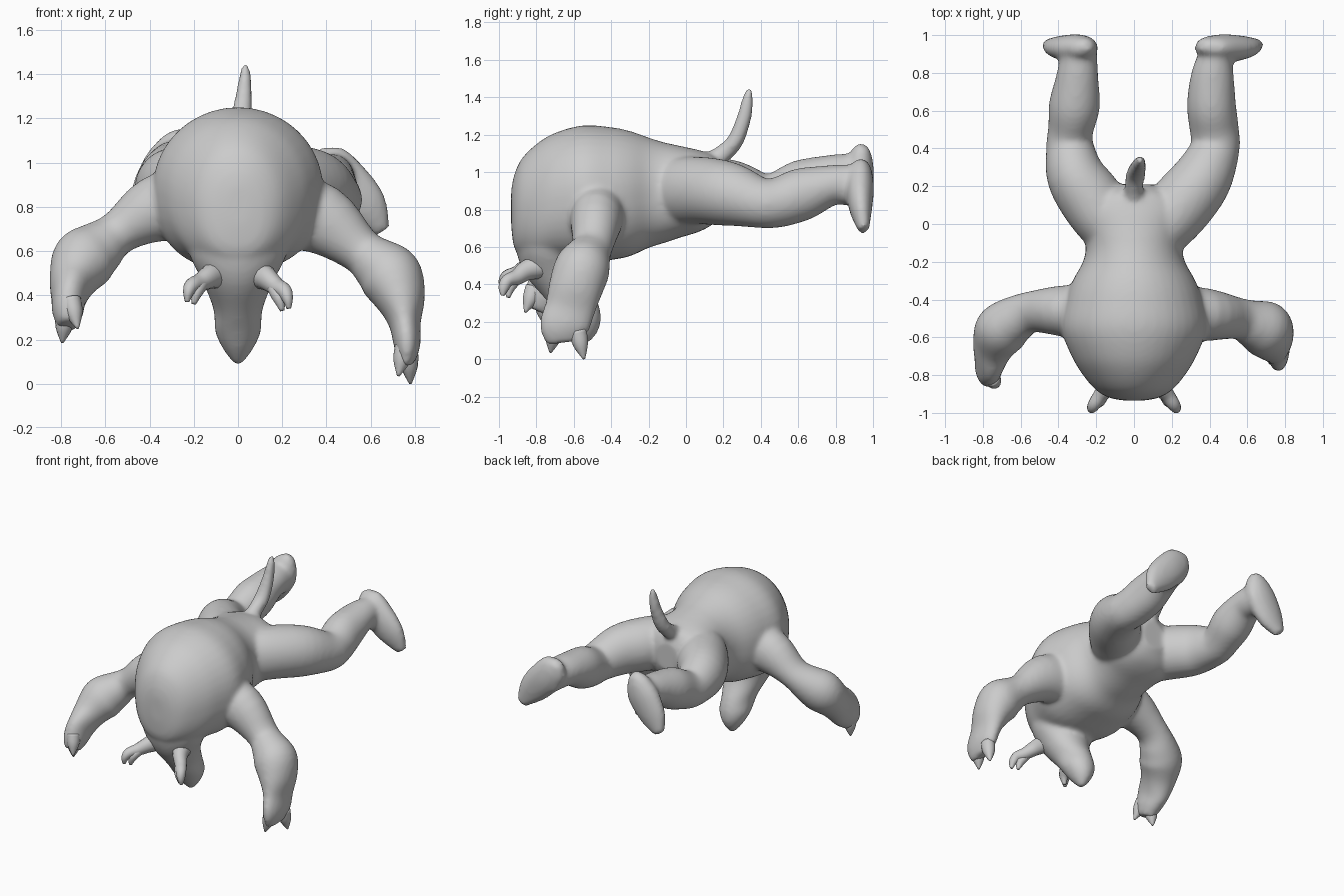
import bpy, bmesh
from math import sin, cos, pi, copysign
from mathutils import Vector


def spline(rows, steps=4):
    """Catmull-Rom interpolation through rows of (x, y, z, ra, rb)."""
    out = []
    for i in range(len(rows) - 1):
        p0, p1 = rows[max(i - 1, 0)], rows[i]
        p2, p3 = rows[i + 1], rows[min(i + 2, len(rows) - 1)]
        for s in range(steps):
            t = s / steps
            out.append([0.5 * (2 * b + (c - a) * t + (2 * a - 5 * b + 4 * c - d) * t * t
                               + (3 * b - a - 3 * c + d) * t ** 3)
                        for a, b, c, d in zip(p0, p1, p2, p3)])
    out.append(list(rows[-1]))
    return out


def tube(name, rows, ref, sides=28, axis=None, low=1.0):
    """Closed tube of elliptical sections; rb lies along ref, ra across it.
    With axis given, all sections stay square to that axis; low < 1 makes the lower half boxier."""
    rows = spline(rows)
    bm = bmesh.new()
    rings = []
    for i, r in enumerate(rows):
        a, b = rows[max(i - 1, 0)], rows[min(i + 1, len(rows) - 1)]
        t = Vector(axis) if axis else (Vector(b[:3]) - Vector(a[:3])).normalized()
        v = Vector(ref)
        v = (v - v.dot(t) * t).normalized()
        u = t.cross(v)
        c = Vector(r[:3])
        ra, rb = max(r[3], 0.004), max(r[4], 0.004)
        ring = []
        for k in range(sides):
            p, q = cos(2 * pi * k / sides), sin(2 * pi * k / sides)
            if q < 0:
                p, q = copysign(abs(p) ** low, p), -abs(q) ** low
            ring.append(bm.verts.new(c + u * ra * p + v * rb * q))
        rings.append(ring)
    for p, q in zip(rings, rings[1:]):
        for k in range(sides):
            n = (k + 1) % sides
            bm.faces.new((p[k], p[n], q[n], q[k]))
    bm.faces.new(rings[0])
    bm.faces.new(rings[-1])
    bmesh.ops.recalc_face_normals(bm, faces=bm.faces)
    for f in bm.faces:
        f.smooth = True
    me = bpy.data.meshes.new(name)
    bm.to_mesh(me)
    bm.free()
    ob = bpy.data.objects.new(name, me)
    bpy.context.collection.objects.link(ob)
    return ob


X, Y, Z = (1, 0, 0), (0, 1, 0), (0, 0, 1)

# Torso: big round shoulders narrowing to the hips (y, z centre, half width, half height)
torso = [(-.935, .81, .05, .09), (-.92, .79, .13, .19), (-.88, .81, .20, .26), (-.8, .83, .27, .32),
         (-.7, .865, .33, .345), (-.55, .88, .385, .37), (-.4, .885, .36, .355), (-.3, .885, .325, .335),
         (-.2, .89, .27, .295), (-.12, .89, .255, .27), (-.03, .895, .27, .245), (.08, .9, .30, .215),
         (.16, .91, .22, .175), (.21, .91, .09, .10)]
parts = [tube("body", [(0, y, z, a, b) for y, z, a, b in torso], Z, 40, Y, .85)]

# Head hanging below the shoulders, snout pointing down and back
parts.append(tube("head", [(0, -.72, .68, .24, .18), (0, -.735, .57, .215, .17), (0, -.70, .45, .155, .16),
                           (0, -.62, .33, .11, .14), (0, -.57, .24, .105, .115), (0, -.545, .16, .07, .08),
                           (0, -.535, .085, .015, .02)], Y, 28, Z))

# Arms: slim upper arm, bulging elbow, flat hand
parts.append(tube("right_arm", [(.18, -.47, .80, .17, .15), (.38, -.48, .74, .16, .14), (.55, -.50, .605, .105, .11),
                                (.62, -.525, .55, .12, .125), (.69, -.555, .485, .145, .15), (.735, -.59, .38, .115, .145),
                                (.755, -.62, .27, .072, .135), (.765, -.65, .17, .06, .135), (.76, -.645, .09, .035, .10)], Y))
parts.append(tube("left_arm", [(-.18, -.47, .84, .17, .15), (-.38, -.46, .785, .15, .135), (-.54, -.465, .685, .10, .11),
                               (-.63, -.505, .615, .125, .125), (-.70, -.56, .555, .145, .14), (-.745, -.64, .47, .11, .125),
                               (-.765, -.72, .39, .08, .13), (-.77, -.77, .32, .07, .105), (-.77, -.80, .26, .045, .07)], Y))

# Legs stretched backwards
parts.append(tube("right_leg", [(.06, -.14, .90, .10, .12), (.14, -.04, .90, .15, .175), (.25, .10, .90, .172, .18),
                                (.36, .24, .88, .16, .17), (.43, .40, .835, .13, .135), (.425, .50, .84, .13, .135),
                                (.41, .63, .885, .13, .14), (.415, .78, .93, .115, .108), (.43, .88, .93, .095, .11),
                                (.44, .96, .93, .09, .11)], Z))
parts.append(tube("left_leg", [(-.06, -.12, .90, .10, .12), (-.13, -.02, .90, .15, .175), (-.22, .12, .90, .17, .18),
                               (-.31, .26, .89, .155, .17), (-.34, .42, .86, .125, .13), (-.335, .50, .875, .12, .13),
                               (-.315, .63, .93, .135, .14), (-.30, .78, .985, .112, .108), (-.295, .88, .99, .10, .11),
                               (-.30, .96, 1.0, .10, .11)], Z))

# Feet: soles facing back, toes pointing down and outward
parts.append(tube("right_foot", [(.36, .95, 1.05, .03, .03), (.40, .935, 1.0, .10, .06), (.48, .93, .91, .115, .075),
                                 (.58, .935, .80, .10, .06), (.655, .95, .69, .04, .03)], Y))
parts.append(tube("left_foot", [(-.24, .95, 1.14, .03, .03), (-.265, .935, 1.09, .08, .06), (-.31, .93, .99, .115, .075),
                                (-.39, .935, .86, .10, .06), (-.455, .95, .76, .04, .03)], Y))

# Tail
parts.append(tube("tail", [(0, .10, 1.03, .06, .06), (0, .20, 1.10, .05, .05), (.01, .265, 1.17, .045, .052),
                           (.025, .31, 1.29, .04, .04), (.032, .33, 1.39, .032, .028), (.035, .34, 1.45, .014, .014)], X))

# Fuse everything into one smooth skin
bpy.ops.object.select_all(action='DESELECT')
for p in parts:
    p.select_set(True)
bpy.context.view_layer.objects.active = parts[0]
bpy.ops.object.join()
body = parts[0]
rm = body.modifiers.new("skin", 'REMESH')
rm.mode = 'VOXEL'
rm.voxel_size = 0.014
rm.use_smooth_shade = True
sm = body.modifiers.new("soften", 'SMOOTH')
sm.factor = 0.5
sm.iterations = 12

# Hooked horns with a short second prong
for side, s, dz in (("right", 1, -.02), ("left", -1, .01)):
    for n, path in (("horn", [(.09, -.77, .50, .07, .07), (.13, -.85, .48, .055, .05), (.175, -.905, .45, .042, .04),
                              (.21, -.955, .435, .034, .034), (.225, -.975, .40, .028, .024), (.23, -.98, .36, .01, .01)]),
                    ("prong", [(.16, -.90, .45, .03, .03), (.185, -.94, .41, .032, .03), (.20, -.95, .35, .01, .01)])):
        tube(side + "_" + n, [(s * x, y, z + dz * min(1, (.5 - z) * 12), a, b) for x, y, z, a, b in path], X, 14)

# Claws at the finger tips
for name, a, b in (("right_front_claw", (.755, -.70, .17), (.725, -.725, .035)),
                   ("right_back_claw", (.77, -.58, .15), (.78, -.545, 0)),
                   ("left_outer_claw", (-.78, -.765, .32), (-.795, -.755, .185)),
                   ("left_inner_claw", (-.755, -.81, .38), (-.725, -.86, .25))):
    mid = [(p + q) / 2 for p, q in zip(a, b)]
    tube(name, [(*a, .045, .05), (*mid, .038, .04), (*b, .006, .006)], Y, 14)
